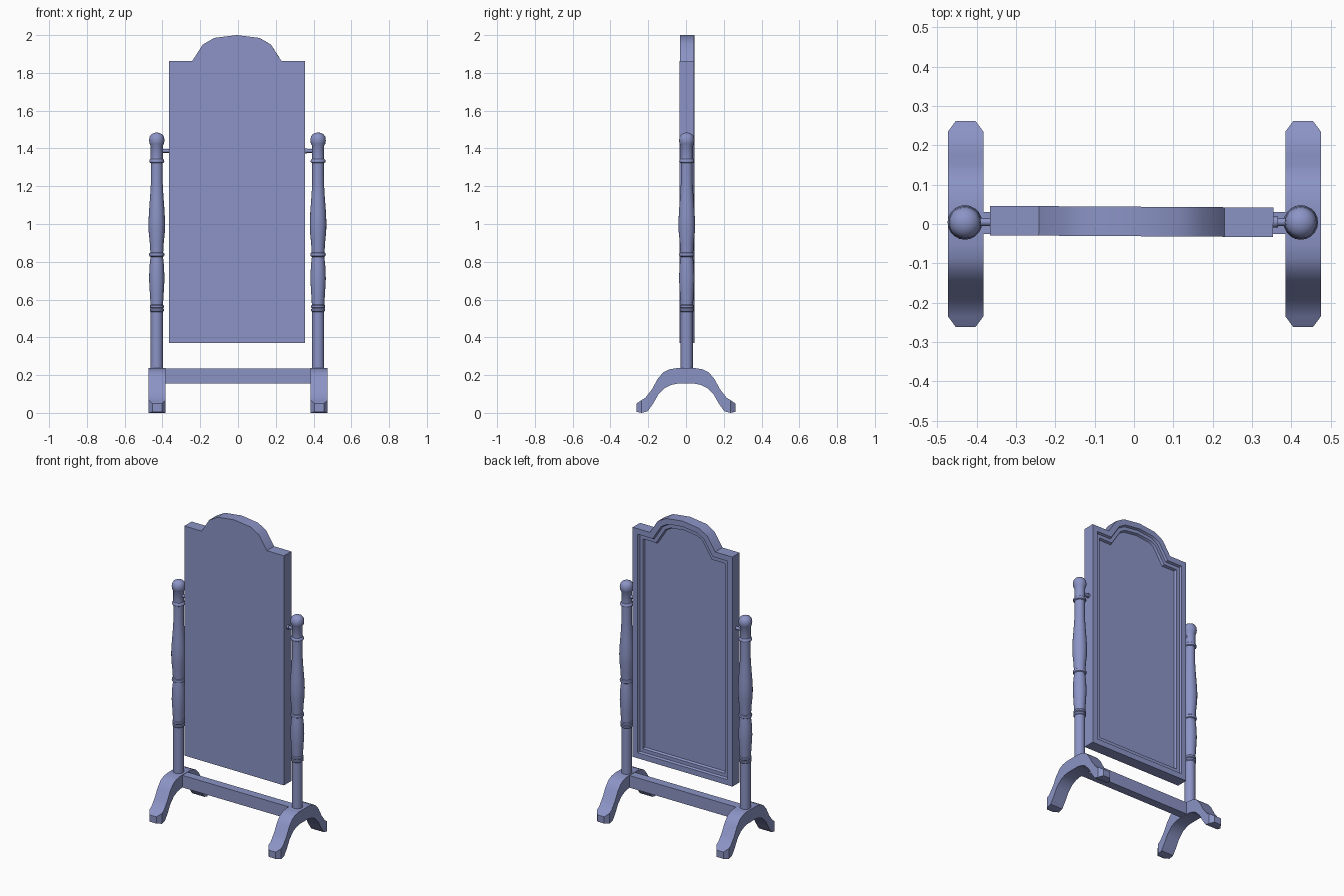
import bpy, bmesh, math
from mathutils import Vector

if "Cube" in bpy.data.objects:
    bpy.data.objects.remove(bpy.data.objects["Cube"])

# One blue-grey paint for every part
paint = bpy.data.materials.new("blue_grey")
paint.diffuse_color = (0.26, 0.295, 0.56, 1)
paint.use_nodes = True
paint.node_tree.nodes["Principled BSDF"].inputs["Base Color"].default_value = paint.diffuse_color


def loft(name, rings):
    """Join equal-length rings of points with quads and cap both ends."""
    bm = bmesh.new()
    loops = [[bm.verts.new(p) for p in ring] for ring in rings]
    for a, b in zip(loops, loops[1:]):
        n = len(a)
        for i in range(n):
            bm.faces.new((a[i], a[(i + 1) % n], b[(i + 1) % n], b[i]))
    bm.faces.new(loops[0])
    bm.faces.new(loops[-1])
    bmesh.ops.recalc_face_normals(bm, faces=bm.faces)
    mesh = bpy.data.meshes.new(name)
    bm.to_mesh(mesh)
    bm.free()
    mesh.materials.append(paint)
    obj = bpy.data.objects.new(name, mesh)
    bpy.context.collection.objects.link(obj)
    bpy.ops.object.select_all(action='DESELECT')
    obj.select_set(True)
    bpy.context.view_layer.objects.active = obj
    bpy.ops.object.shade_smooth_by_angle(angle=math.radians(35))
    return obj


def circle(r, n):
    return [(r * math.cos(2 * math.pi * i / n), r * math.sin(2 * math.pi * i / n))
            for i in range(n)]


def inset(points, d):
    """Mitred inset of a counter-clockwise outline."""
    out = []
    for i, p in enumerate(points):
        p = Vector(p)
        e1 = (p - Vector(points[i - 1])).normalized()
        e2 = (Vector(points[(i + 1) % len(points)]) - p).normalized()
        n1, n2 = Vector((-e1.y, e1.x)), Vector((-e2.y, e2.x))
        out.append(p + (n1 + n2) * d / (1 + n1.dot(n2)))
    return out


# Mirror panel: arched outline, plain front, moulded recess on the back
half = [(0.36, 0.37), (0.36, 1.863), (0.236, 1.863), (0.18, 1.95), (0.12, 1.985)]
outline = half + [(0, 2.0)] + [(-x, z) for x, z in reversed(half)]
steps = [(0, -0.031), (0, 0.044), (0.036, 0.044), (0.042, 0.03), (0.064, 0.03), (0.07, 0.015)]
panel = loft("mirror_panel", [[(x, y, z) for x, z in inset(outline, d)] for d, y in steps])
panel.location.x = -0.006
panel.rotation_euler.z = math.radians(-0.35)

# Turned post profile (radius, height)
post = [(0.032, 0.2), (0.032, 0.535), (0.037, 0.54), (0.037, 0.55), (0.033, 0.554),
        (0.037, 0.558), (0.037, 0.568), (0.033, 0.573), (0.037, 0.64), (0.041, 0.71),
        (0.038, 0.78), (0.033, 0.826), (0.039, 0.83), (0.041, 0.838), (0.039, 0.846),
        (0.034, 0.85), (0.037, 0.9), (0.043, 0.96), (0.044, 1.01), (0.041, 1.07),
        (0.035, 1.15), (0.031, 1.22), (0.031, 1.322), (0.038, 1.326), (0.04, 1.333),
        (0.038, 1.34), (0.032, 1.345), (0.032, 1.415), (0.038, 1.425), (0.041, 1.443),
        (0.038, 1.462), (0.029, 1.475), (0.015, 1.482), (0.004, 1.484)]

# Half foot sections: top (y, z), underside (y, z), half width
foot = [(0.262, 0.05, 0.262, 0.006, 0.025), (0.235, 0.068, 0.235, 0.0, 0.045),
        (0.215, 0.08, 0.203, 0.008, 0.045), (0.18, 0.125, 0.172, 0.052, 0.045),
        (0.15, 0.18, 0.148, 0.095, 0.045), (0.12, 0.215, 0.112, 0.132, 0.045),
        (0.09, 0.23, 0.075, 0.149, 0.045), (0.05, 0.237, 0.045, 0.155, 0.045)]
sections = [(-a, b, -c, d, w) for a, b, c, d, w in foot] + foot[::-1]

for side, x in (("left", -0.43), ("right", 0.424)):
    p = loft(side + "_post", [[(cx, cy, z) for cx, cy in circle(r, 20)] for r, z in post])
    p.location = (x, 0.004, 0)
    f = loft(side + "_foot", [[(-w, a, b), (w, a, b), (w, c, d), (-w, c, d)]
                              for a, b, c, d, w in sections])
    f.location.x = x + (0.006 if side == "right" else 0.002)
    # Pivot pin with a small collar against the mirror
    s = math.copysign(1, x)
    pin = [(0.01, 0.42), (0.01, 0.366), (0.014, 0.366), (0.014, 0.34)]
    loft(side + "_pivot", [[(s * px, 0.005 + cy, 1.387 + cz) for cy, cz in circle(r, 12)]
                           for r, px in pin])

# Stretcher rail between the feet
loft("stretcher_rail", [[(x, -0.025, 0.156), (x, 0.03, 0.156), (x, 0.03, 0.235), (x, -0.025, 0.235)]
                        for x in (-0.4, 0.4)])
